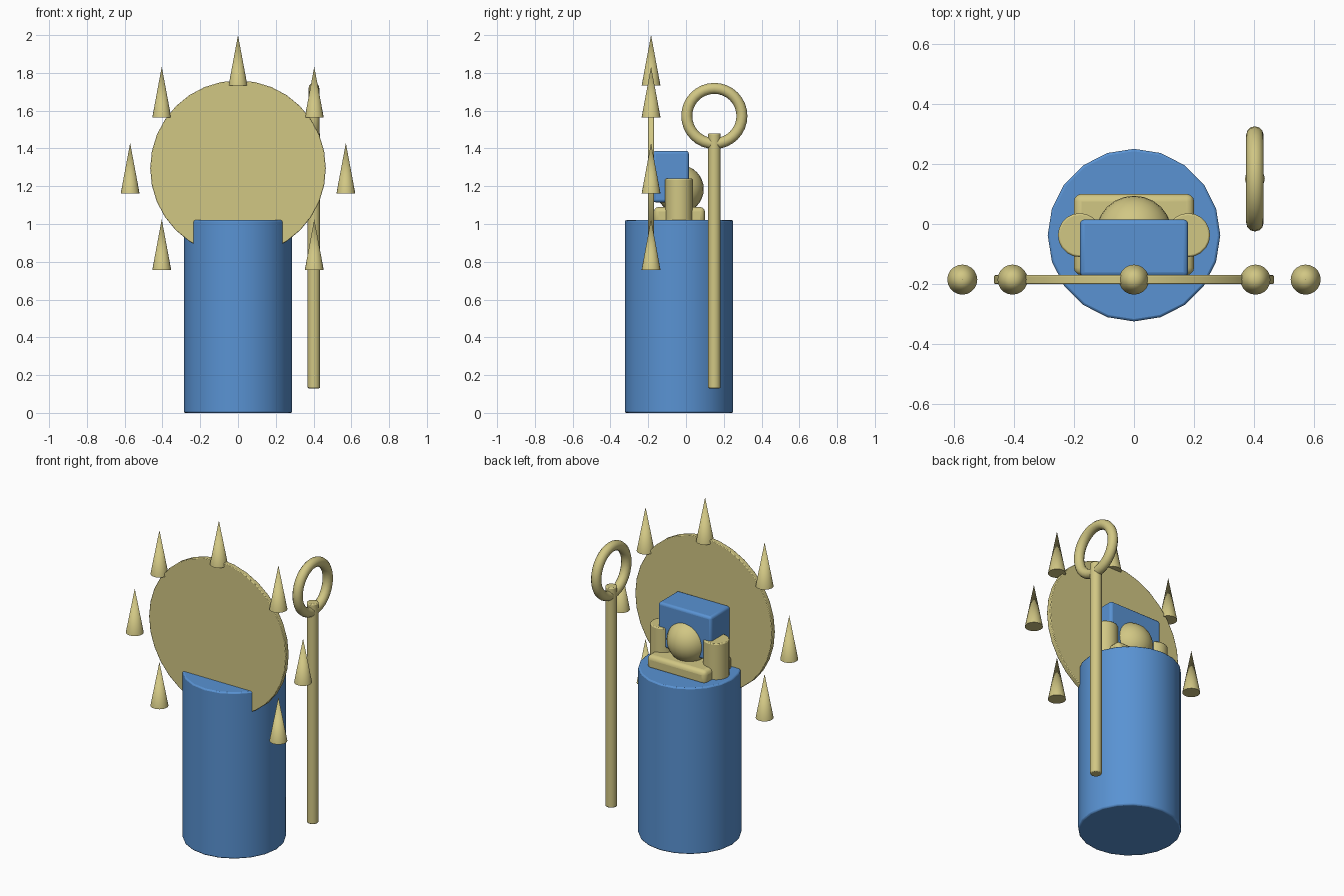
import bpy
import math

if "Cube" in bpy.data.objects:
    bpy.data.objects.remove(bpy.data.objects["Cube"], do_unlink=True)


def make_material(name, colour):
    mat = bpy.data.materials.new(name)
    mat.use_nodes = True
    mat.diffuse_color = colour
    for node in mat.node_tree.nodes:
        if node.type == 'BSDF_PRINCIPLED':
            node.inputs["Base Color"].default_value = colour
    return mat


blue = make_material("blue", (0.10, 0.29, 0.65, 1))
gold = make_material("pale gold", (0.64, 0.57, 0.23, 1))


def finish(name, mat, bevel=0, segments=2):
    """Name, colour, bevel and smooth the active object."""
    obj = bpy.context.object
    obj.name = name
    obj.data.materials.append(mat)
    bpy.ops.object.transform_apply(location=False, rotation=True, scale=True)
    if bevel:
        mod = obj.modifiers.new("rounded_edges", 'BEVEL')
        mod.width = bevel
        mod.segments = segments
        mod.limit_method = 'ANGLE'
        mod.angle_limit = math.radians(40)
    bpy.ops.object.shade_smooth_by_angle(angle=math.radians(35))
    return obj


def cylinder(name, mat, x, y, bottom, top, radius, sides, bevel):
    bpy.ops.mesh.primitive_cylinder_add(
        vertices=sides, radius=radius, depth=top - bottom,
        location=(x, y, (bottom + top) / 2))
    return finish(name, mat, bevel)


def box(name, mat, low, high, bevel):
    centre = [(a + b) / 2 for a, b in zip(low, high)]
    bpy.ops.mesh.primitive_cube_add(size=1, location=centre)
    bpy.context.object.scale = [b - a for a, b in zip(low, high)]
    return finish(name, mat, bevel, 3)


# Body column
BODY_Y = -0.037
cylinder("body", blue, 0, BODY_Y, 0, 1.02, 0.287, 20, 0.008)

# Seated bust on top: shoulder slab, arms, head and headdress
box("shoulder_slab", gold, (-0.2, -0.17, 1.0), (0.2, 0.1, 1.09), 0.025)
for side, x in (("left", 0.18), ("right", -0.18)):
    cylinder(side + "_arm", gold, x, BODY_Y, 1.0, 1.24, 0.073, 20, 0.006)
bpy.ops.mesh.primitive_uv_sphere_add(
    segments=24, ring_count=16, radius=0.127, location=(0, -0.033, 1.185))
finish("head", gold)
box("headdress", blue, (-0.18, -0.175, 1.115), (0.18, 0.015, 1.387), 0.015)

# Halo disc with a ring of upright spikes
HALO_Y, HALO_Z = -0.185, 1.295
bpy.ops.mesh.primitive_cylinder_add(
    vertices=32, radius=0.465, depth=0.03, location=(0, HALO_Y, HALO_Z),
    rotation=(math.pi / 2, 0, 0))
finish("halo_disc", gold, 0.004)
for i in range(7):
    angle = math.radians(-45 + 45 * i)
    if i == 6:
        angle = math.radians(225)
    bpy.ops.mesh.primitive_cone_add(
        vertices=20, radius1=0.05, radius2=0, depth=0.268,
        location=(0.571 * math.cos(angle), HALO_Y,
                  HALO_Z + 0.571 * math.sin(angle)))
    finish("halo_spike_%d" % (i + 1), gold)

# Staff with a ring at the top
cylinder("staff", gold, 0.402, 0.15, 0.13, 1.48, 0.033, 16, 0.006)
bpy.ops.mesh.primitive_torus_add(
    major_segments=32, minor_segments=12, major_radius=0.146,
    minor_radius=0.029, location=(0.402, 0.15, 1.572),
    rotation=(0, math.pi / 2, 0))
finish("staff_ring", gold)
